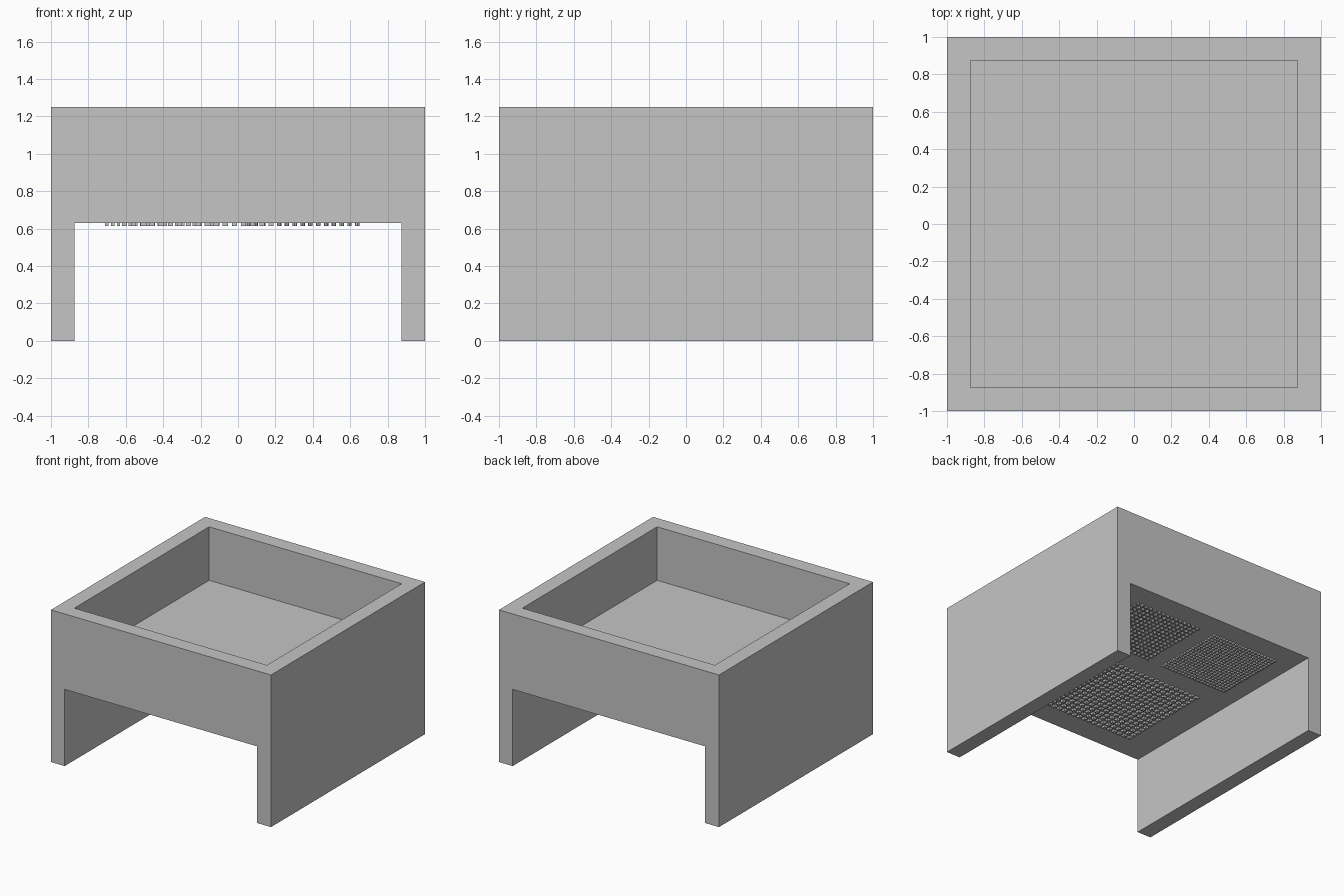
import bpy
import bmesh
from mathutils import Matrix, Vector

cube = bpy.data.objects.get("Cube")
if cube:
    bpy.data.objects.remove(cube, do_unlink=True)

grey = bpy.data.materials.new("plain grey")
grey.use_nodes = True
grey.diffuse_color = (0.56, 0.56, 0.56, 1)
grey.node_tree.nodes["Principled BSDF"].inputs["Base Color"].default_value = (0.56, 0.56, 0.56, 1)

HEIGHT, WALL, UNDERSIDE, FLOOR = 1.25, 0.125, 0.63, 0.81


def add_object(name, bm):
    bmesh.ops.recalc_face_normals(bm, faces=bm.faces)
    mesh = bpy.data.meshes.new(name)
    bm.to_mesh(mesh)
    bm.free()
    mesh.materials.append(grey)
    obj = bpy.data.objects.new(name, mesh)
    bpy.context.collection.objects.link(obj)
    return obj


# Body: arch profile run front to back, then a tray sunk into the top
inner = 1 - WALL
half = [(inner, UNDERSIDE), (inner, 0), (1, 0), (1, HEIGHT)]
profile = half + [(-x, z) for x, z in reversed(half)]
bm = bmesh.new()
arch = bm.faces.new([bm.verts.new((x, -1, z)) for x, z in profile])
run = bmesh.ops.extrude_face_region(bm, geom=[arch])["geom"]
bmesh.ops.translate(bm, vec=(0, 2, 0),
                    verts=[v for v in run if isinstance(v, bmesh.types.BMVert)])
bmesh.ops.recalc_face_normals(bm, faces=bm.faces)
top = max(bm.faces, key=lambda f: f.calc_center_median().z - abs(f.normal.y) * 2)
bmesh.ops.inset_region(bm, faces=[top], thickness=WALL, use_even_offset=True)
floor = bmesh.ops.extrude_discrete_faces(bm, faces=[top])["faces"][0]
bmesh.ops.translate(bm, vec=(0, 0, FLOOR - HEIGHT), verts=floor.verts)
add_object("body", bm)


# Stud pads: square grids of tiny blocks or pegs under the tray
def stud_pad(name, centre, size, count, stud, sides):
    bm = bmesh.new()
    pitch = (size - stud) / (count - 1)
    start = (stud - size) / 2
    for i in range(count):
        for j in range(count):
            spot = Vector((centre[0] + start + i * pitch,
                           centre[1] + start + j * pitch, UNDERSIDE - 0.008))
            turn = Matrix.Rotation(0.7854 if sides == 4 else 0, 4, "Z")
            radius = stud * (0.7071 if sides == 4 else 0.5)
            bmesh.ops.create_cone(bm, cap_ends=True, segments=sides, radius1=radius,
                                  radius2=radius, depth=0.018,
                                  matrix=Matrix.Translation(spot) @ turn)
    add_object(name, bm)


stud_pad("large_stud_pad", (-0.215, -0.385), 0.81, 17, 0.027, 4)
stud_pad("left_stud_pad", (0.345, 0.515), 0.61, 15, 0.024, 8)
stud_pad("right_stud_pad", (-0.405, 0.515), 0.61, 20, 0.018, 4)
